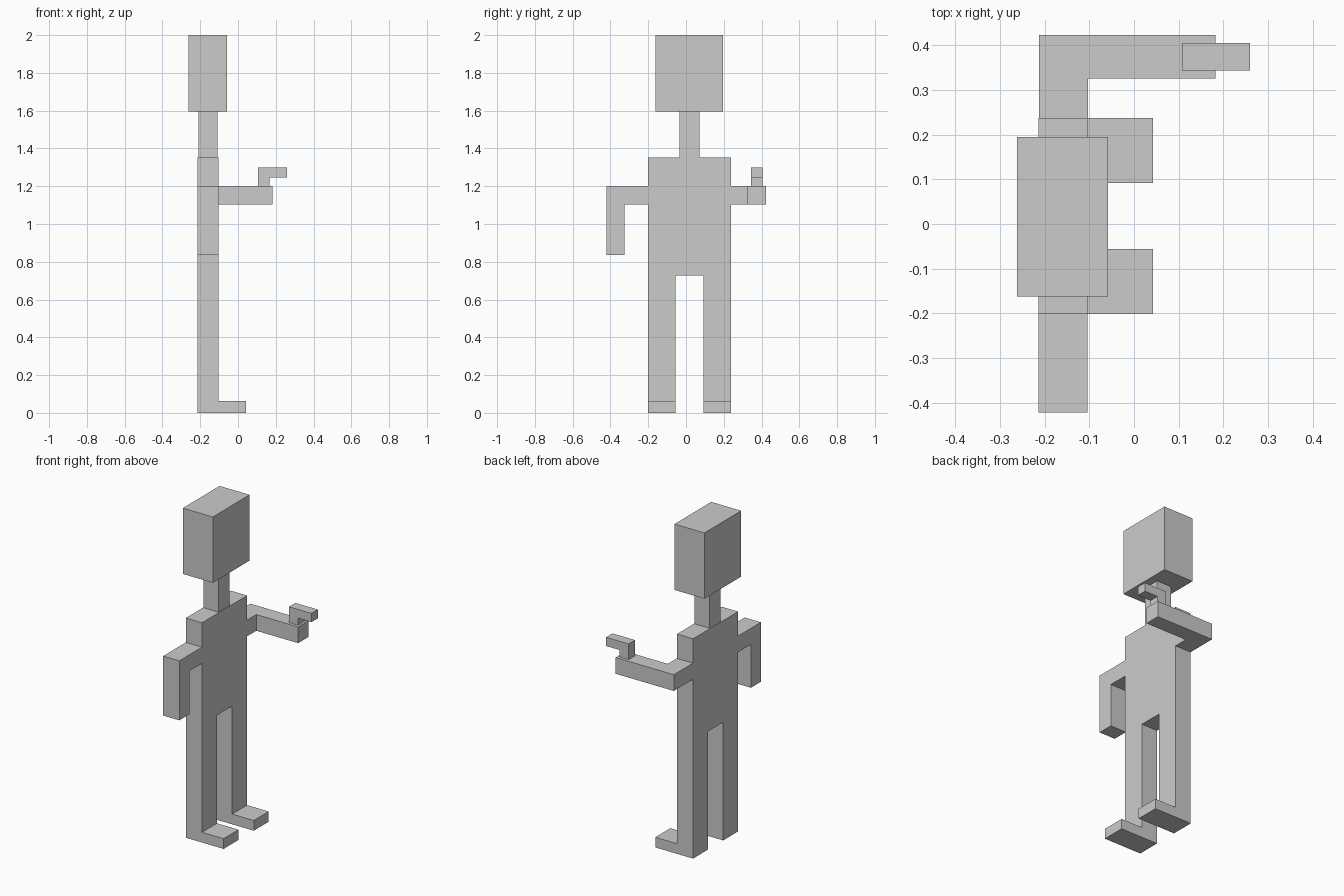
import bpy, bmesh
from mathutils import Vector

if "Cube" in bpy.data.objects:
    bpy.data.objects.remove(bpy.data.objects["Cube"])


def prism(name, outline, axis, lo, hi):
    """Extrude a flat outline along one axis; outline holds the other two coordinates in xyz order."""
    def place(p, d):
        co = list(p)
        co.insert("xyz".index(axis), d)
        return co
    bm = bmesh.new()
    face = bm.faces.new([bm.verts.new(place(p, lo)) for p in outline])
    ext = bmesh.ops.extrude_face_region(bm, geom=[face], use_keep_orig=True)
    verts = [g for g in ext["geom"] if isinstance(g, bmesh.types.BMVert)]
    bmesh.ops.translate(bm, verts=verts, vec=Vector(place((0, 0), hi - lo)))
    bmesh.ops.recalc_face_normals(bm, faces=bm.faces)
    mesh = bpy.data.meshes.new(name)
    bm.to_mesh(mesh)
    bm.free()
    obj = bpy.data.objects.new(name, mesh)
    bpy.context.collection.objects.link(obj)
    return obj


def box(name, x, y, z):
    return prism(name, [(x[0], y[0]), (x[1], y[0]), (x[1], y[1]), (x[0], y[1])], "z", *z)


BACK, FRONT = -0.214, -0.104
RIGHT_LEG, LEFT_LEG = (-0.201, -0.056), (0.092, 0.237)

# Torso and both legs as one silhouette
prism("torso_and_legs", [
    (RIGHT_LEG[0], 0), (RIGHT_LEG[1], 0), (RIGHT_LEG[1], 0.727), (LEFT_LEG[0], 0.727),
    (LEFT_LEG[0], 0), (LEFT_LEG[1], 0), (LEFT_LEG[1], 1.352), (RIGHT_LEG[0], 1.352),
], "x", BACK, FRONT)

# Feet
for name, y in (("right_foot", RIGHT_LEG), ("left_foot", LEFT_LEG)):
    box(name, (FRONT, 0.043), y, (0, 0.063))

# Neck and head
box("neck", (-0.21, -0.108), (-0.034, 0.071), (1.352, 1.595))
box("head", (-0.262, -0.058), (-0.162, 0.195), (1.595, 2.0))

# Hanging arm
prism("hanging_arm", [
    (RIGHT_LEG[0], 1.202), (-0.422, 1.202), (-0.422, 0.836), (-0.325, 0.836),
    (-0.325, 1.102), (RIGHT_LEG[0], 1.102),
], "x", BACK, FRONT)

# Arm reaching forward
prism("reaching_arm", [
    (-0.213, LEFT_LEG[1]), (-0.103, LEFT_LEG[1]), (-0.103, 0.325),
    (0.182, 0.325), (0.182, 0.423), (-0.213, 0.423),
], "z", 1.102, 1.202)

# Hooked hand on top of the forearm
prism("hooked_hand", [
    (0.107, 1.202), (0.168, 1.202), (0.168, 1.245),
    (0.26, 1.245), (0.26, 1.299), (0.107, 1.299),
], "y", 0.343, 0.405)
